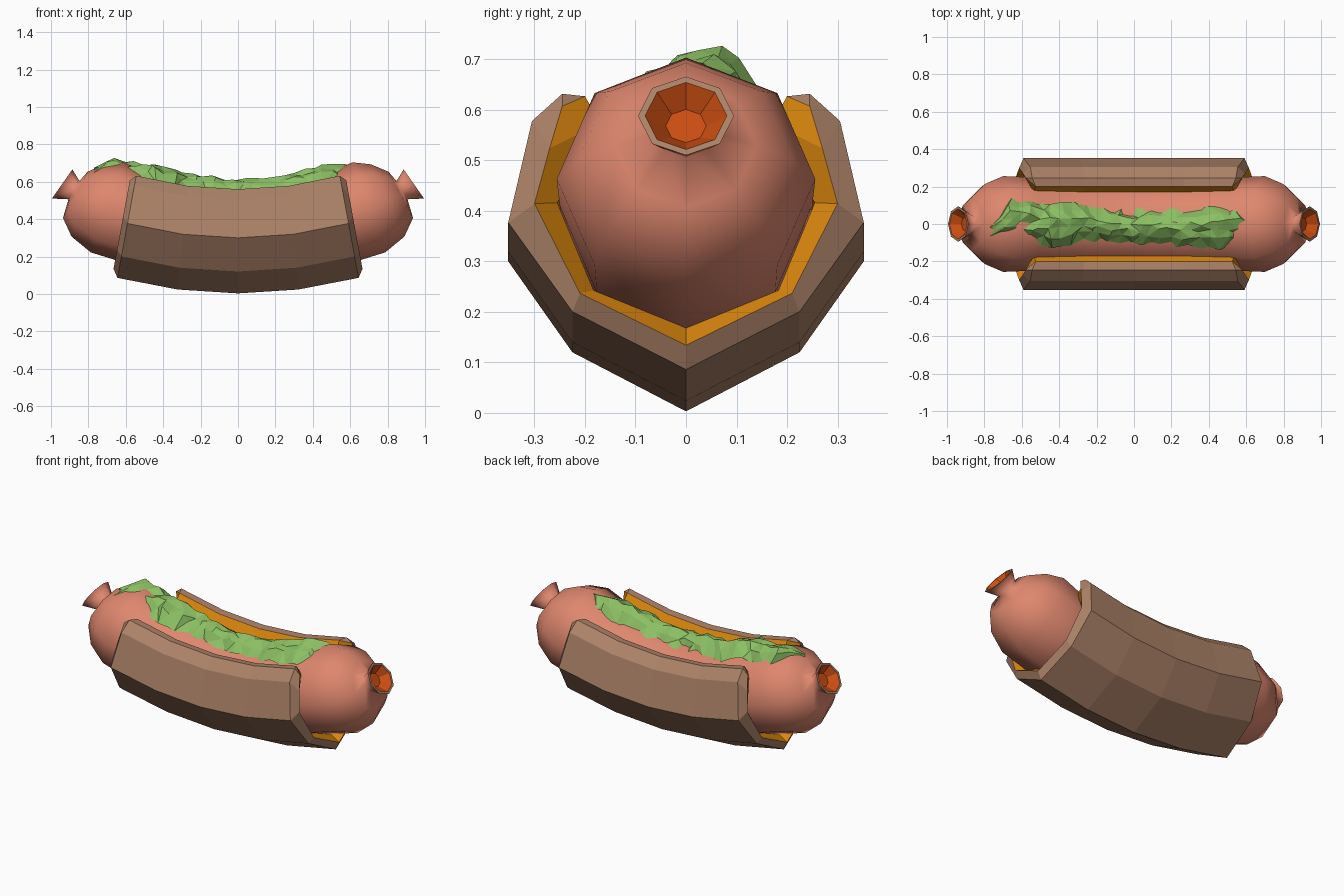
import bpy, bmesh, math, random

if "Cube" in bpy.data.objects:
    bpy.data.objects.remove(bpy.data.objects["Cube"])

random.seed(4)


def material(name, rgb):
    lin = [(c / 255 / 12.92) if c < 10 else ((c / 255 + 0.055) / 1.055) ** 2.4 for c in rgb]
    m = bpy.data.materials.new(name)
    m.diffuse_color = (*lin, 1)
    m.use_nodes = True
    m.node_tree.nodes["Principled BSDF"].inputs["Base Color"].default_value = m.diffuse_color
    return m


BROWN = material("bun brown", (172, 130, 104))
ORANGE = material("bun inside orange", (224, 138, 14))
PINK = material("sausage pink", (222, 135, 110))
RED = material("casing inside red orange", (204, 78, 18))
GREEN = material("lettuce green", (140, 192, 100))


def make_object(name, bm, mats, smooth=False):
    bmesh.ops.recalc_face_normals(bm, faces=bm.faces)
    me = bpy.data.meshes.new(name)
    bm.to_mesh(me)
    bm.free()
    for m in mats:
        me.materials.append(m)
    for p in me.polygons:
        p.use_smooth = smooth
    ob = bpy.data.objects.new(name, me)
    bpy.context.collection.objects.link(ob)
    return ob


def bridge(bm, a, b, mat=0, closed=False):
    n = len(a)
    for i in range(n if closed else n - 1):
        j = (i + 1) % n
        bm.faces.new((a[i], a[j], b[j], b[i])).material_index = mat


# --- Bun: half profiles at the middle, mirrored and swept along a gentle bend
OUTER = [(0, .003), (.225, .12), (.352, .30), (.305, .505), (.245, .56)]
RIM = [(0, .052), (.21, .157), (.30, .338), (.27, .45), (.245, .535)]
INNER = [(0, .088), (.183, .163), (.255, .34), (.17, .50), (.20, .555)]


def bun_ring(bm, half, t, push=0.0):
    pts = [(-y, z) for y, z in reversed(half[1:])] + half
    return [bm.verts.new((t * (.645 + push - .18 * z), y, z + t * t * (.083 - .02 * z)))
            for y, z in pts]


bm = bmesh.new()
stations = [-1, -.5, 0, .5, 1]
outer = [bun_ring(bm, OUTER, t) for t in stations]
inner = [bun_ring(bm, INNER, t, -.02) for t in stations]
for k in range(4):
    bridge(bm, outer[k], outer[k + 1])
    bridge(bm, inner[k], inner[k + 1], 1)
    for e in (0, -1):  # top edges of the bun walls
        bm.faces.new((outer[k][e], outer[k + 1][e], inner[k + 1][e], inner[k][e]))
for k, t in ((0, -1), (4, 1)):  # bevelled ends
    rim = bun_ring(bm, RIM, t, .03)
    bridge(bm, outer[k], rim)
    bridge(bm, rim, inner[k], 1)
    for e in (0, -1):
        bm.faces.new((outer[k][e], rim[e], inner[k][e]))
make_object("bun", bm, [BROWN, ORANGE])

# --- Sausage: eight-sided rings (x, z, radius, tilt), mirrored in x
HALF = [(.3, .36, .24, 8), (.55, .41, .25, 14), (.70, .463, .256, 20), (.80, .50, .213, 25),
        (.87, .53, .14, 28), (.877, .555, .057, 31), (.94, .588, .095, 35)]


def ring(bm, x, z, r, tilt, side=1):
    a = math.radians(tilt)
    out = []
    for i in range(8):
        u = i * math.pi / 4
        v = r * math.cos(u)
        out.append(bm.verts.new((side * (x - v * math.sin(a)), r * math.sin(u), z + v * math.cos(a))))
    return out


bm = bmesh.new()
rings = [ring(bm, *h, side=-1) for h in reversed(HALF)]
rings.append(ring(bm, 0, .335, .235, 0))
rings += [ring(bm, *h) for h in HALF]
for a, b in zip(rings, rings[1:]):
    bridge(bm, a, b, 0, True)
make_object("sausage", bm, [PINK], smooth=True)

# --- Open knotted casing ends: thin rim and funnel
for side, label in ((-1, "left"), (1, "right")):
    bm = bmesh.new()
    a = ring(bm, .94, .588, .095, 35, side)
    b = ring(bm, .94, .588, .081, 35, side)
    c = ring(bm, .90, .568, .04, 35, side)
    bridge(bm, a, b, 0, True)
    bridge(bm, b, c, 1, True)
    bm.faces.new(c).material_index = 1
    # the funnel opens outwards, so orient faces explicitly away from the sausage
    ob = make_object("casing_end_" + label, bm, [BROWN, RED])
    for p in ob.data.polygons:
        if p.normal.x * side < 0 and p.index < 8:
            ob.data.flip_normals()
            break

# --- Lettuce: crumpled strip lying on top; (x, front y, back y, height)
LEAF = [(-.76, -.07, .01, .69), (-.72, -.07, .07, .72), (-.66, -.05, .14, .75), (-.58, -.08, .135, .715),
        (-.42, -.125, .11, .70), (-.26, -.085, .10, .648), (-.04, -.10, .065, .625),
        (.16, -.11, .09, .625), (.32, -.125, .09, .66), (.44, -.13, .09, .69),
        (.56, -.09, .10, .695), (.61, -.04, .02, .70)]


def leaf_at(x):
    for p, q in zip(LEAF, LEAF[1:]):
        if x <= q[0]:
            f = (x - p[0]) / (q[0] - p[0])
            return [p[i] + f * (q[i] - p[i]) for i in (1, 2, 3)]
    return LEAF[-1][1:]


bm = bmesh.new()
ROWS, COLS = 27, 6
DROP = [.085, .03, .012, .0, .03, .085]
grid = []
for i in range(ROWS):
    x = -.76 + 1.37 * i / (ROWS - 1)
    y0, y1, h = leaf_at(x)
    row = []
    for j in range(COLS):
        y = y0 + (y1 - y0) * j / (COLS - 1)
        row.append(bm.verts.new((x + random.uniform(-.018, .018), y + random.uniform(-.014, .014),
                                 h - DROP[j] + random.uniform(-.022, .004))))
    grid.append(row)
for a, b in zip(grid, grid[1:]):
    bridge(bm, a, b)
bmesh.ops.triangulate(bm, faces=bm.faces[:])
lettuce = make_object("lettuce", bm, [GREEN])
if sum(p.normal.z for p in lettuce.data.polygons) < 0:
    lettuce.data.flip_normals()
